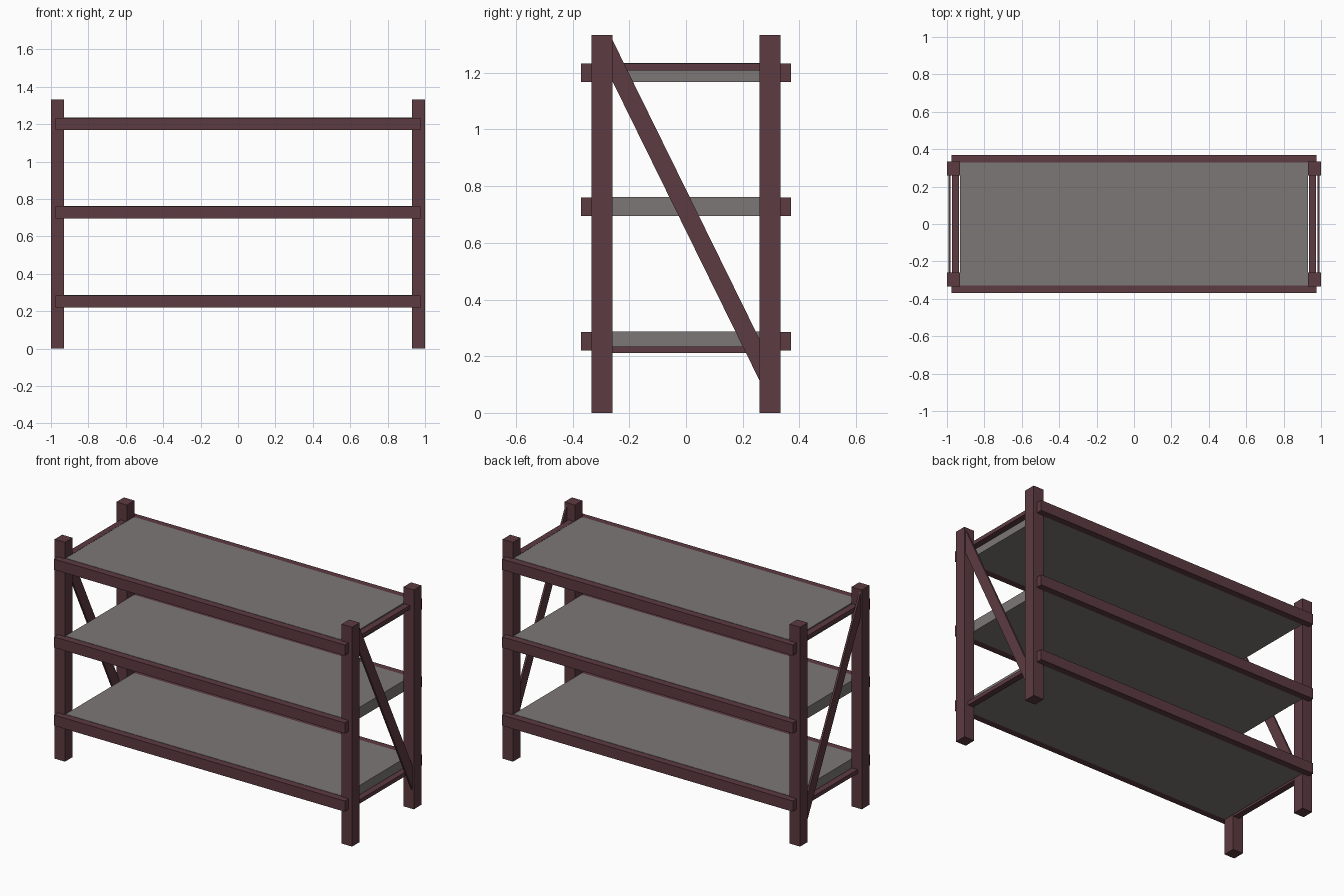
import bpy
import bmesh

# Remove the default cube
cube = bpy.data.objects.get("Cube")
if cube:
    bpy.data.objects.remove(cube, do_unlink=True)


def make_material(name, rgb):
    mat = bpy.data.materials.new(name)
    mat.use_nodes = True
    mat.diffuse_color = (*rgb, 1)
    bsdf = mat.node_tree.nodes["Principled BSDF"]
    bsdf.inputs["Base Color"].default_value = (*rgb, 1)
    bsdf.inputs["Roughness"].default_value = 0.8
    return mat


BROWN = make_material("dark red brown", (0.107, 0.043, 0.052))
GREY = make_material("warm grey", (0.200, 0.186, 0.180))


def finish(name, bm, mat):
    bmesh.ops.recalc_face_normals(bm, faces=bm.faces)
    mesh = bpy.data.meshes.new(name)
    bm.to_mesh(mesh)
    bm.free()
    mesh.materials.append(mat)
    obj = bpy.data.objects.new(name, mesh)
    bpy.context.scene.collection.objects.link(obj)
    return obj


def box(name, xs, ys, zs, mat):
    """Box between (low, high) limits on each axis."""
    bm = bmesh.new()
    bmesh.ops.create_cube(bm, size=1)
    for v in bm.verts:
        v.co = [sum(r) / 2 + c * (r[1] - r[0]) for c, r in zip(v.co, (xs, ys, zs))]
    return finish(name, bm, mat)


def span(side, low, high):
    return tuple(sorted((side * low, side * high)))


POST_IN, POST_OUT = 0.26, 0.333
SIDES = ((-1, "right"), (1, "left"))
ENDS = ((-1, "front"), (1, "back"))

# Corner posts
for sx, side in SIDES:
    for sy, end in ENDS:
        box(f"{end}_{side}_post", span(sx, 0.93, 1.0),
            span(sy, POST_IN, POST_OUT), (0, 1.333), BROWN)

# Shelf boards with a long beam along the front and back of each
for level, z in (("bottom", 0.22), ("middle", 0.695), ("top", 1.168)):
    box(f"{level}_shelf", (-0.93, 0.93), (-0.328, 0.328), (z, z + 0.067), GREY)
    for sy, end in ENDS:
        box(f"{level}_{end}_beam", (-0.977, 0.977), span(sy, 0.328, 0.37),
            (z, z + 0.065), BROWN)

# End rails and diagonal braces
for sx, side in SIDES:
    for level, z in (("bottom", 0.211), ("top", 1.208)):
        box(f"{level}_{side}_rail", span(sx, 0.935, 0.973),
            (-POST_IN, POST_IN), (z, z + 0.024), BROWN)
    # Sheared bar from the front post's top to the back post's foot
    brace = box(f"{side}_brace", span(sx, 0.981, 0.993),
                (-POST_IN, POST_IN), (-0.073, 0.073), BROWN)
    for v in brace.data.vertices:
        v.co.z += 0.715 - 2.035 * v.co.y
